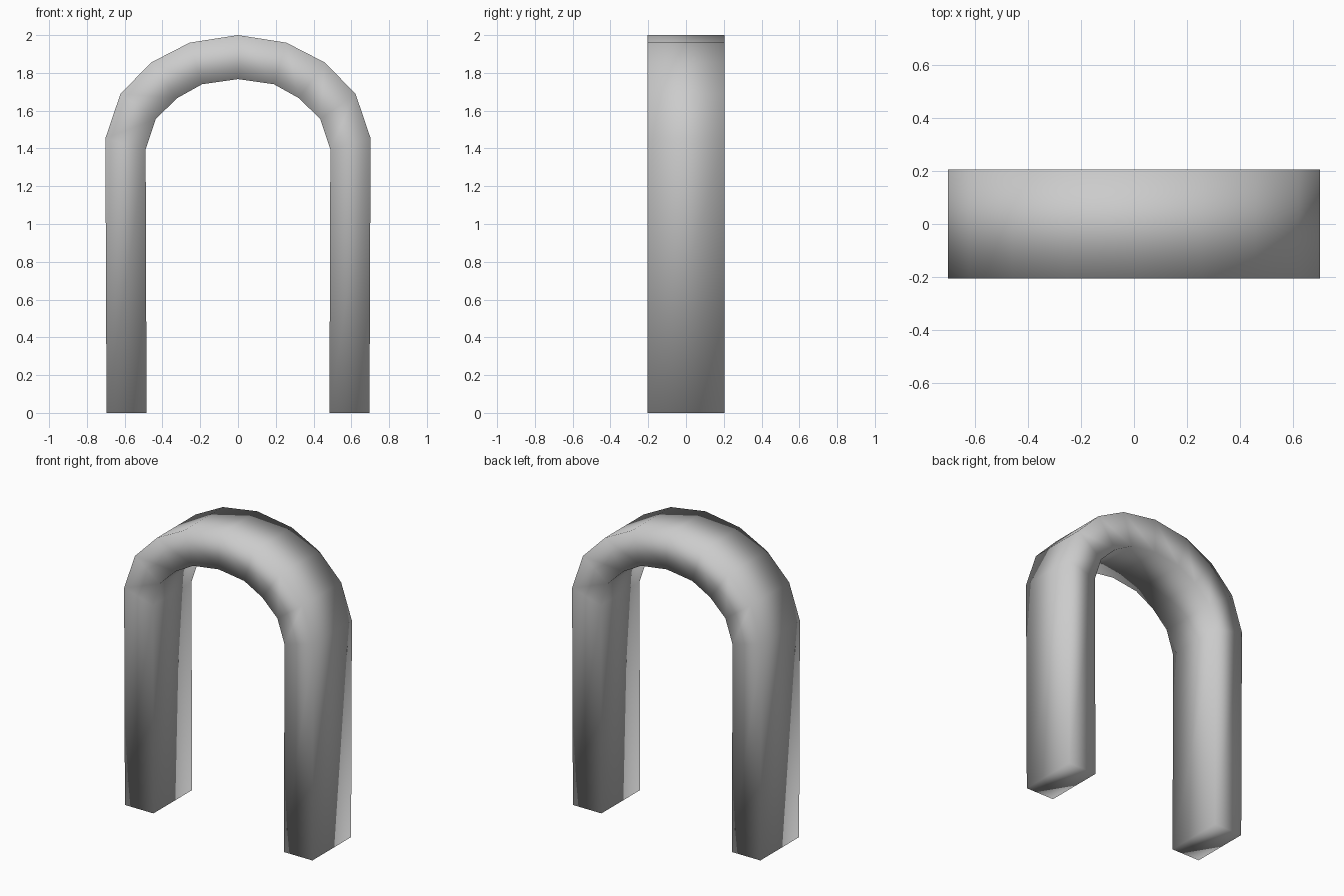
import bpy
import bmesh

if "Cube" in bpy.data.objects:
    bpy.data.objects.remove(bpy.data.objects["Cube"])

HALF_DEPTH = 0.205

# Half profile from the foot to the crown: (outer x, z), (inner x, z)
OUTER = [(0.696, 0), (0.702, 1.454), (0.622, 1.69), (0.458, 1.856), (0.256, 1.96), (0, 2.0)]
INNER = [(0.484, 0), (0.489, 1.395), (0.436, 1.555), (0.323, 1.666), (0.19, 1.74), (0, 1.767)]


def mirrored(points):
    """Full left-to-right profile from the right half."""
    return [(-x, z) for x, z in points] + points[-2::-1]


# Sweep a rectangular section along the arch
bm = bmesh.new()
rings = []
for (ox, oz), (ix, iz) in zip(mirrored(OUTER), mirrored(INNER)):
    section = [(ox, -HALF_DEPTH, oz), (ix, -HALF_DEPTH, iz),
               (ix, HALF_DEPTH, iz), (ox, HALF_DEPTH, oz)]
    rings.append([bm.verts.new(co) for co in section])

for a, b in zip(rings, rings[1:]):
    for i in range(4):
        j = (i + 1) % 4
        bm.faces.new((a[i], a[j], b[j], b[i]))

# Soles of the two legs
bm.faces.new(rings[0])
bm.faces.new(rings[-1])
bmesh.ops.recalc_face_normals(bm, faces=bm.faces)

# The whole arch is smooth shaded, including its corners
for face in bm.faces:
    face.smooth = True

mesh = bpy.data.meshes.new("arch")
bm.to_mesh(mesh)
bm.free()
arch = bpy.data.objects.new("arch", mesh)
bpy.context.collection.objects.link(arch)
